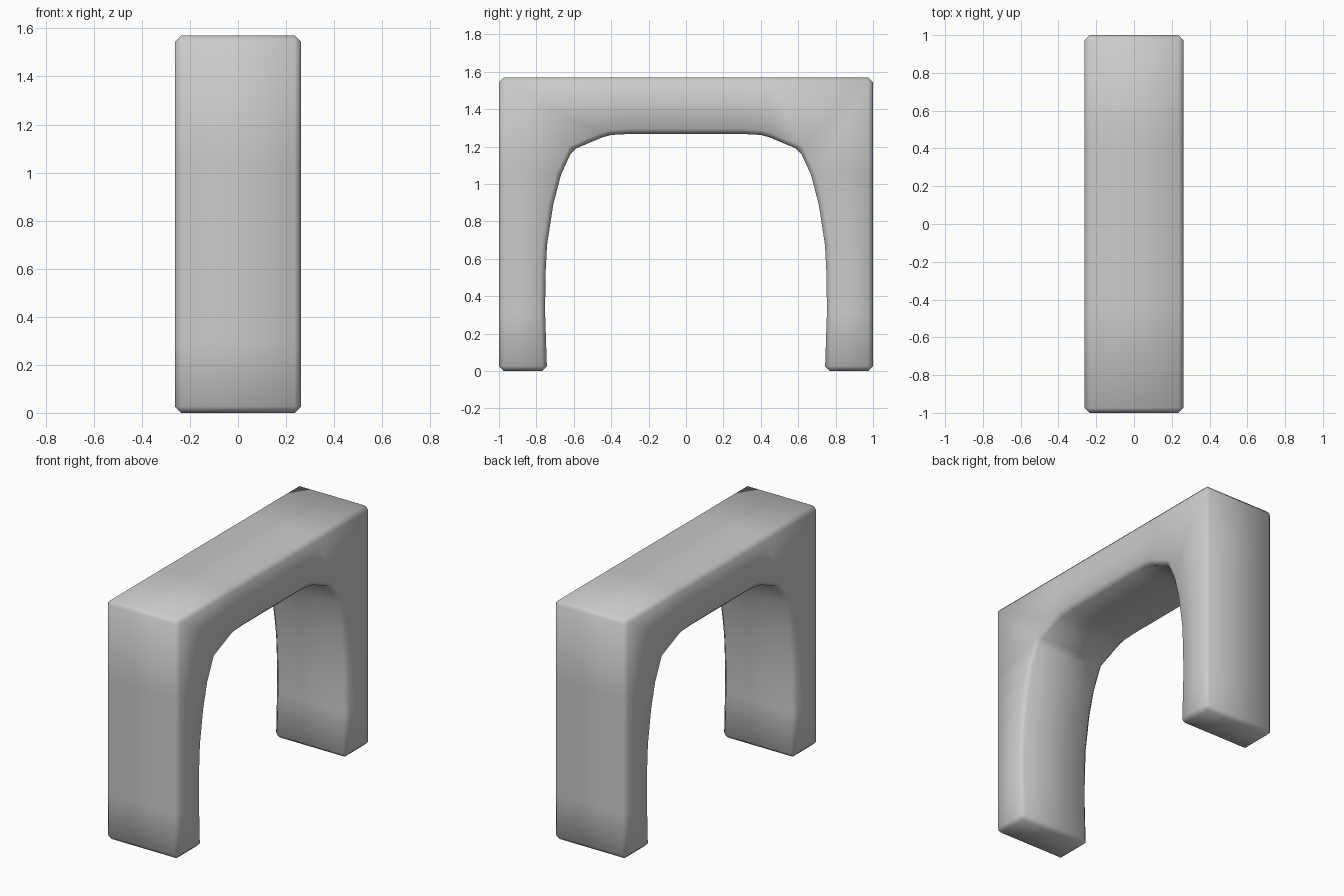
import bpy, bmesh, math

if "Cube" in bpy.data.objects:
    bpy.data.objects.remove(bpy.data.objects["Cube"])

HALF_W, TOP, BEVEL = 0.262, 1.57, 0.026

# Half of the arch: inner curve (y, z) paired with the outer outline
inner = [(0.743, 0.0), (0.753, 0.3), (0.752, 0.5), (0.743, 0.675), (0.71, 0.89),
         (0.668, 1.05), (0.607, 1.182), (0.448, 1.249), (0.40, 1.262), (0.29, 1.268)]
corner = 6
outer = [(1.0, z) if i < corner else (y, TOP) for i, (y, z) in enumerate(inner)]
outer[corner] = (1.0, TOP)


def mirrored(points):
    return points + [(-y, z) for y, z in reversed(points)]


# Sweep a rectangular section along the arch
bm = bmesh.new()
rings = []
for (iy, iz), (oy, oz) in zip(mirrored(inner), mirrored(outer)):
    rings.append([bm.verts.new(co) for co in (
        (-HALF_W, iy, iz), (HALF_W, iy, iz), (HALF_W, oy, oz), (-HALF_W, oy, oz))])
for a, b in zip(rings, rings[1:]):
    for k in range(4):
        n = (k + 1) % 4
        bm.faces.new((a[k], a[n], b[n], b[k]))
# Feet undersides
bm.faces.new(rings[0])
bm.faces.new(rings[-1])
bmesh.ops.recalc_face_normals(bm, faces=bm.faces)

# Small chamfer on every sharp edge
sharp = [e for e in bm.edges if e.calc_face_angle(0) > math.radians(35)]
bmesh.ops.bevel(bm, geom=sharp, offset=BEVEL, segments=1, affect='EDGES',
                profile=0.5, clamp_overlap=True)
for f in bm.faces:
    f.smooth = True

mesh = bpy.data.meshes.new("arch")
bm.to_mesh(mesh)
bm.free()
arch = bpy.data.objects.new("arch", mesh)
bpy.context.collection.objects.link(arch)
